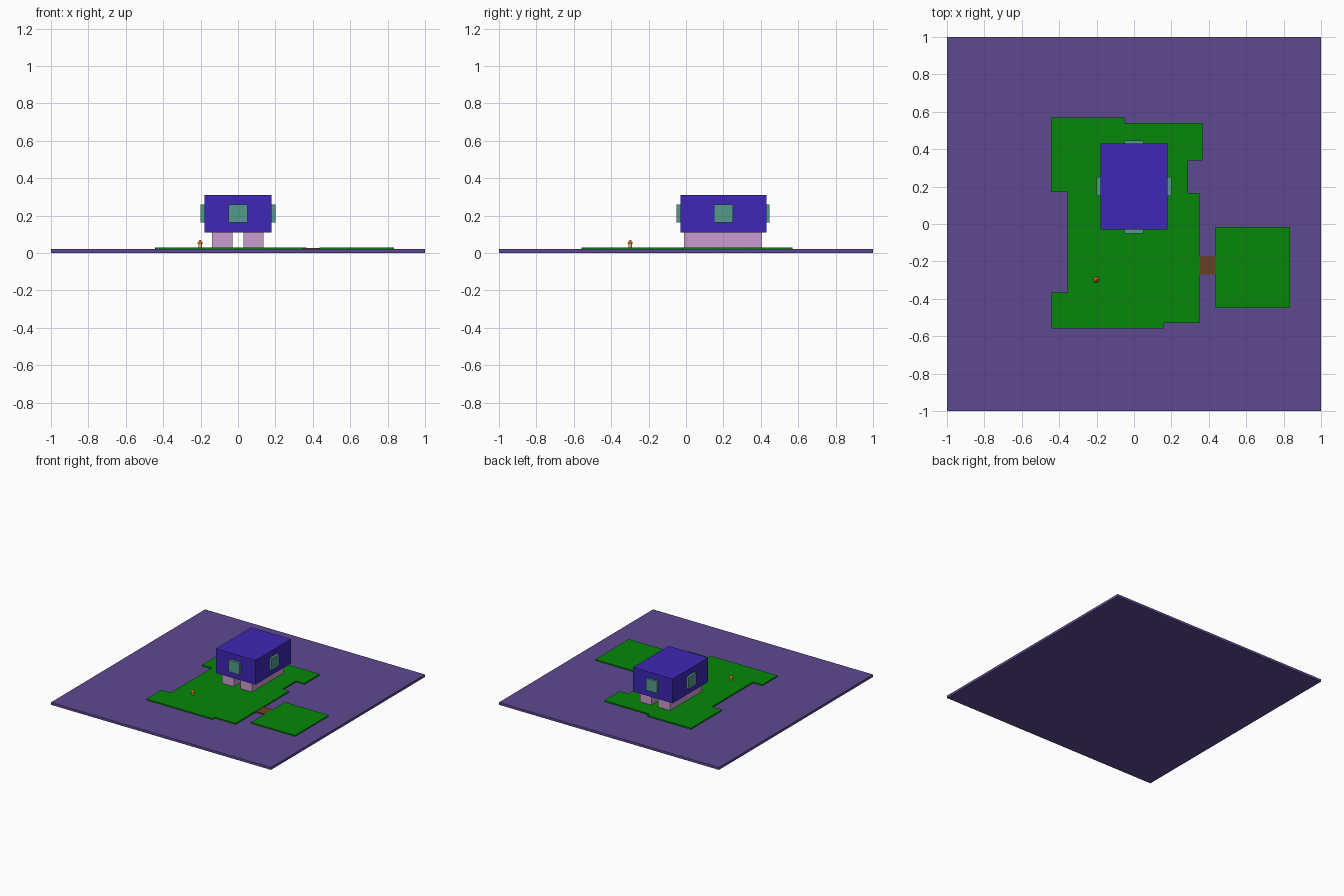
import bpy, bmesh

if "Cube" in bpy.data.objects:
    bpy.data.objects.remove(bpy.data.objects["Cube"])


def material(name, rgb):
    m = bpy.data.materials.new(name)
    m.diffuse_color = tuple((c / 255) ** 2.2 for c in rgb) + (1,)
    m.use_nodes = True
    m.node_tree.nodes["Principled BSDF"].inputs["Base Color"].default_value = m.diffuse_color
    return m


purple = material("purple", (95, 74, 144))
green = material("green", (16, 134, 18))
blue = material("blue", (64, 44, 180))
pink = material("pink", (200, 155, 205))
teal = material("teal", (84, 154, 140))
brown = material("brown", (104, 66, 44))
tan = material("tan", (225, 190, 130))
orange = material("orange", (215, 110, 20))


def prism(name, outline, z0, z1, mat):
    bm = bmesh.new()
    face = bm.faces.new([bm.verts.new((x, y, z0)) for x, y in outline])
    ext = bmesh.ops.extrude_face_region(bm, geom=[face])
    for v in ext["geom"]:
        if isinstance(v, bmesh.types.BMVert):
            v.co.z = z1
    bmesh.ops.recalc_face_normals(bm, faces=bm.faces)
    me = bpy.data.meshes.new(name)
    bm.to_mesh(me)
    bm.free()
    ob = bpy.data.objects.new(name, me)
    me.materials.append(mat)
    bpy.context.collection.objects.link(ob)
    return ob


def box(name, x0, x1, y0, y1, z0, z1, mat):
    return prism(name, [(x0, y0), (x1, y0), (x1, y1), (x0, y1)], z0, z1, mat)


# Ground slab
box("base_slab", -1, 1, -1, 1, 0, 0.02, purple)

# Stepped main lawn, side lawn and the path joining them
prism("main_lawn", [
    (-0.445, 0.57), (-0.05, 0.57), (-0.05, 0.54), (0.365, 0.54),
    (0.365, 0.34), (0.29, 0.34), (0.29, 0.165), (0.35, 0.165),
    (0.35, -0.53), (0.16, -0.53), (0.16, -0.56), (-0.44, -0.56),
    (-0.44, -0.365), (-0.355, -0.365), (-0.355, 0.17), (-0.445, 0.17),
], 0.015, 0.03, green)
box("side_lawn", 0.435, 0.835, -0.45, -0.015, 0.015, 0.03, green)
box("path", 0.35, 0.435, -0.27, -0.17, 0.015, 0.028, brown)

# House raised on two long footings
box("house_body", -0.18, 0.18, -0.03, 0.43, 0.11, 0.31, blue)
for side, x0, x1 in (("left", -0.14, -0.03), ("right", 0.03, 0.135)):
    box(side + "_footing", x0, x1, -0.01, 0.405, 0.025, 0.115, pink)

# Protruding windows on all four walls
for name, x0, x1, y0, y1 in (
        ("front_window", -0.05, 0.05, -0.05, -0.02),
        ("back_window", -0.05, 0.05, 0.42, 0.447),
        ("left_window", -0.2, -0.17, 0.15, 0.25),
        ("right_window", 0.17, 0.2, 0.15, 0.25)):
    box(name, x0, x1, y0, y1, 0.163, 0.26, teal)

# Small mushroom
for name, r1, r2, z0, z1, mat in (
        ("mushroom_stem", 0.009, 0.009, 0.028, 0.054, tan),
        ("mushroom_cap", 0.016, 0.002, 0.051, 0.07, orange)):
    bpy.ops.mesh.primitive_cone_add(vertices=16, radius1=r1, radius2=r2,
                                    depth=z1 - z0,
                                    location=(-0.202, -0.298, (z0 + z1) / 2))
    ob = bpy.context.object
    ob.name = name
    ob.data.materials.append(mat)
    bpy.ops.object.shade_smooth_by_angle()
